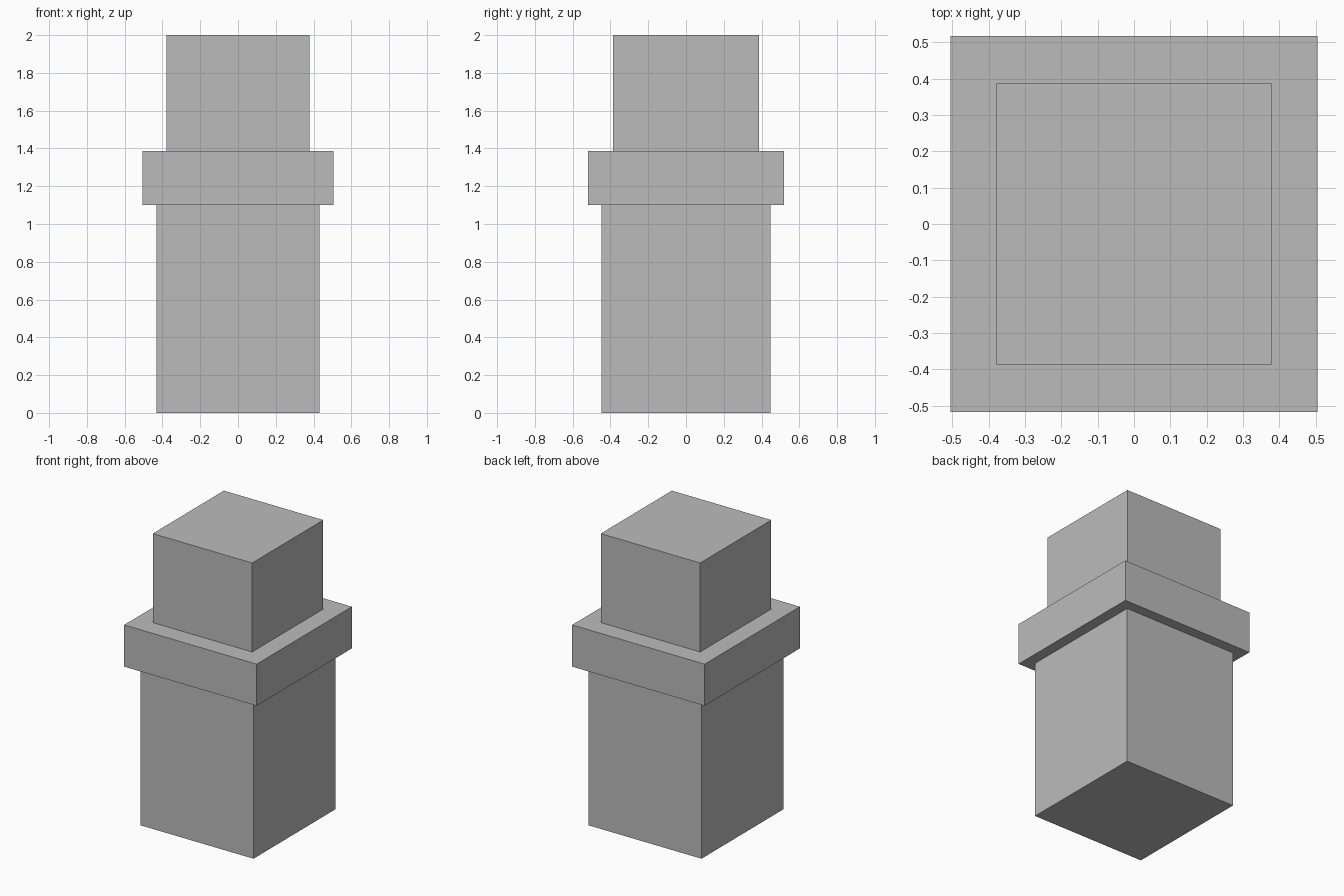
import bpy

if "Cube" in bpy.data.objects:
    bpy.data.objects.remove(bpy.data.objects["Cube"])

# One flat grey for the whole pillar
grey = bpy.data.materials.new("plain grey")
grey.diffuse_color = (0.5, 0.5, 0.5, 1.0)
grey.use_nodes = True
grey.node_tree.nodes["Principled BSDF"].inputs["Base Color"].default_value = grey.diffuse_color


def block(name, width, depth, bottom, top):
    """Box centred on x and y, spanning bottom to top."""
    bpy.ops.mesh.primitive_cube_add(size=1, location=(0, 0, (bottom + top) / 2))
    obj = bpy.context.object
    obj.name = name
    obj.scale = (width, depth, top - bottom)
    bpy.ops.object.transform_apply(location=False, rotation=False, scale=True)
    obj.data.materials.append(grey)


# Lower shaft, wide collar, upper block
block("lower_shaft", 0.862, 0.894, 0.0, 1.10)
block("collar", 1.01, 1.036, 1.10, 1.387)
block("upper_block", 0.757, 0.774, 1.387, 2.0)
